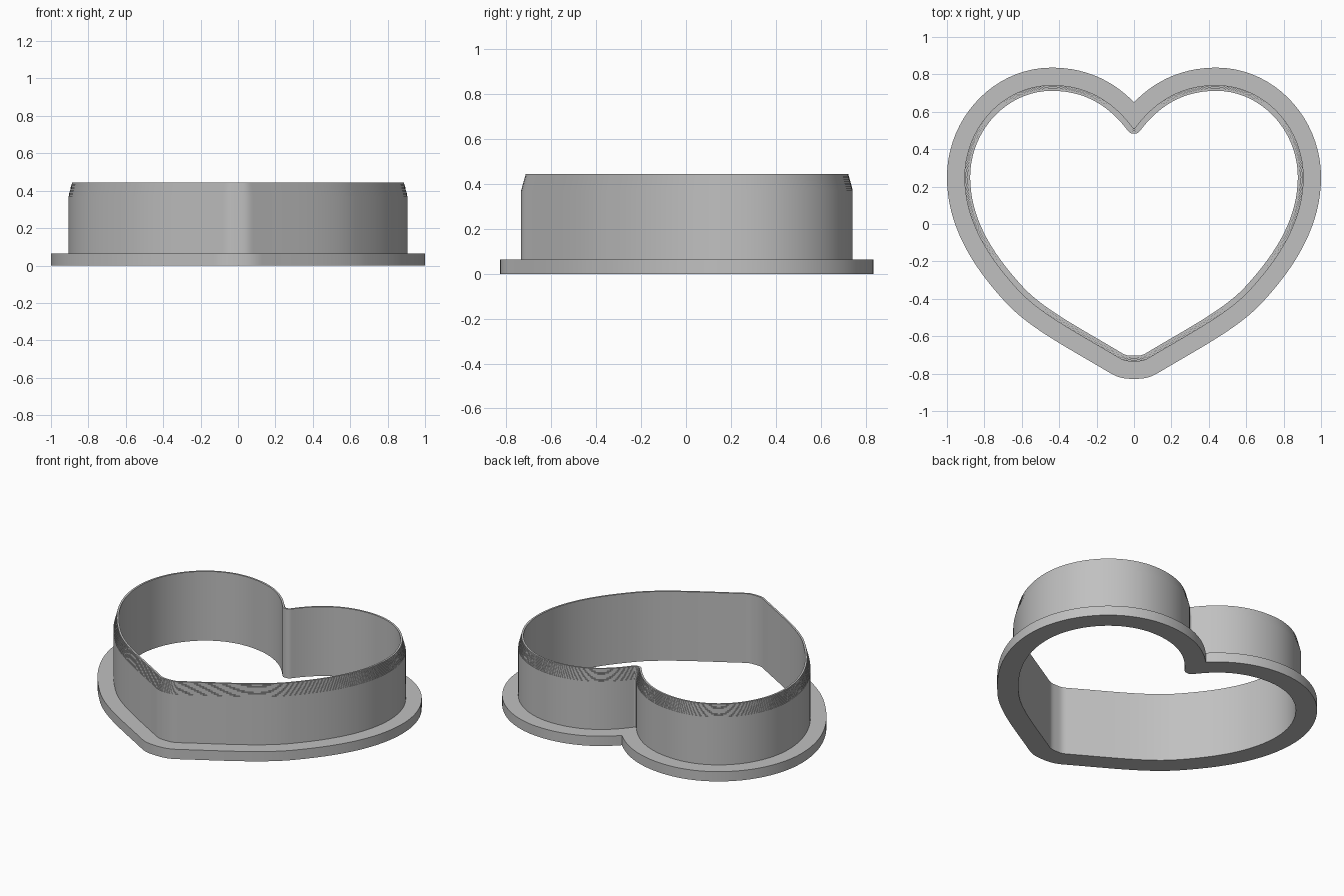
import bpy
import bmesh
import math
from mathutils import Vector
from mathutils.geometry import interpolate_bezier

cube = bpy.data.objects.get("Cube")
if cube:
    bpy.data.objects.remove(cube)

grey = bpy.data.materials.new("light grey plastic")
grey.use_nodes = True
colour = (0.53, 0.53, 0.53, 1)
grey.diffuse_color = colour
grey.node_tree.nodes["Principled BSDF"].inputs["Base Color"].default_value = colour

# Half of the inner heart outline: position, direction, handle in, handle out
KNOTS = [
    ((0, 0.483), 0, 0, 0.022),
    ((0.04, 0.508), 52, 0.018, 0.13),
    ((0.44, 0.712), 0, 0.20, 0.24),
    ((0.876, 0.25), -90, 0.25, 0.25),
    ((0.60, -0.33), -132, 0.18, 0.17),
    ((0.07, -0.687), -149, 0.24, 0.03),
    ((0, -0.704), -180, 0.035, 0),
]
STEPS = 20


def half_outline():
    """Sample the half outline as points with outward normals."""
    points = []
    for (p, a, _, out), (q, b, back, _) in zip(KNOTS, KNOTS[1:]):
        p, q = Vector(p), Vector(q)
        da = Vector((math.cos(math.radians(a)), math.sin(math.radians(a))))
        db = Vector((math.cos(math.radians(b)), math.sin(math.radians(b))))
        part = interpolate_bezier(p, p + da * out, q - db * back, q, STEPS)
        points += [Vector(v[:2]) for v in part][1 if points else 0:]
    normals = []
    for i in range(len(points)):
        t = (points[min(i + 1, len(points) - 1)] - points[max(i - 1, 0)]).normalized()
        normals.append(Vector((-t.y, t.x)))
    normals[0], normals[-1] = Vector((0, 1)), Vector((0, -1))
    return points, normals


POINTS, NORMALS = half_outline()


def heart(offset):
    """Closed heart loop pushed outward, with a clean crease at the notch."""
    half = [p + n * offset for p, n in zip(POINTS, NORMALS)]
    crossed = [i for i, p in enumerate(half[:-1]) if p.x < -1e-5]
    if crossed:
        last = crossed[-1]
        a, b = half[last], half[last + 1]
        crease = a.lerp(b, -a.x / (b.x - a.x))
        crease.x = 0
        for i in range(last + 1):
            half[i] = crease.copy()
    half[0].x = half[-1].x = 0
    return half + [Vector((-p.x, p.y)) for p in half[-2:0:-1]]


def loft(name, profile):
    """Sweep a closed profile of (outward offset, height) around the heart."""
    bm = bmesh.new()
    rings = [[bm.verts.new((p.x, p.y, z)) for p in heart(d)] for d, z in profile]
    for low, high in zip(rings, rings[1:] + rings[:1]):
        for i in range(len(low)):
            j = (i + 1) % len(low)
            bm.faces.new((low[i], high[i], high[j], low[j]))
    bmesh.ops.remove_doubles(bm, verts=bm.verts, dist=1e-5)
    bmesh.ops.recalc_face_normals(bm, faces=bm.faces)
    mesh = bpy.data.meshes.new(name)
    bm.to_mesh(mesh)
    bm.free()
    mesh.materials.append(grey)
    obj = bpy.data.objects.new(name, mesh)
    bpy.context.collection.objects.link(obj)
    bpy.ops.object.select_all(action="DESELECT")
    obj.select_set(True)
    bpy.context.view_layer.objects.active = obj
    bpy.ops.object.shade_smooth_by_angle(angle=math.radians(25))


# Base flange, upright wall and finely stepped cutting edge in one closed body
FLANGE, WALL, EDGE = 0.124, 0.031, 0.012
BASE_TOP, TAPER_START, TOP = 0.063, 0.365, 0.445
LAYERS = 10
profile = [(0, 0), (FLANGE, 0), (FLANGE, BASE_TOP), (WALL, BASE_TOP)]
for k in range(LAYERS):
    d = WALL + (EDGE - WALL) * k / (LAYERS - 1)
    z0 = BASE_TOP if k == 0 else TAPER_START + (TOP - TAPER_START) * k / LAYERS
    z1 = TAPER_START + (TOP - TAPER_START) * (k + 1) / LAYERS
    profile += [(d, z1)] if k == 0 else [(d, z0), (d, z1)]
profile.append((0, TOP))
loft("heart_cutter", profile)
